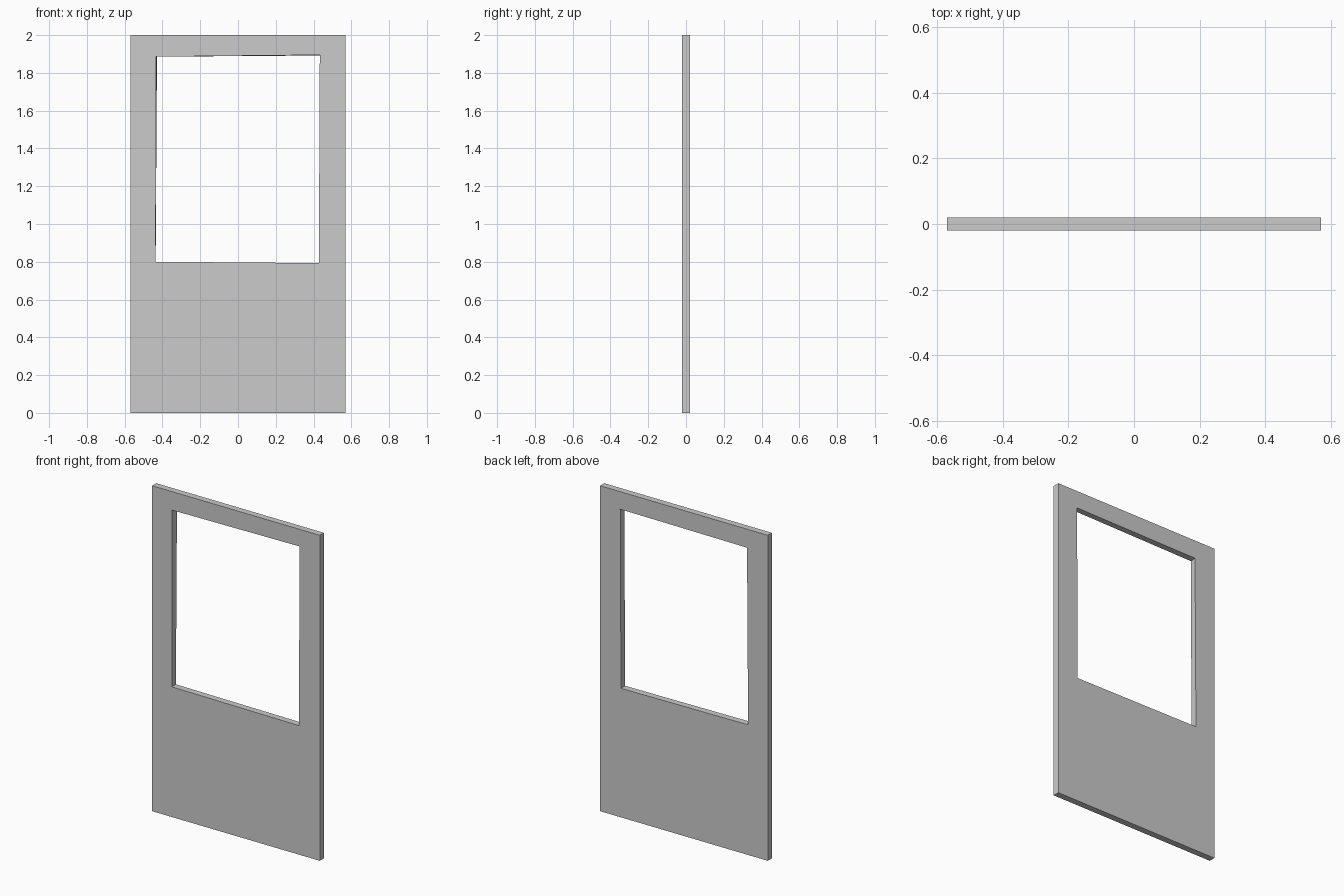
import bpy, bmesh

if "Cube" in bpy.data.objects:
    bpy.data.objects.remove(bpy.data.objects["Cube"])

# Outer outline and slightly uneven window opening, as (x, z) corners
HALF_T = 0.02
OUTER = [(-0.57, 0), (0.57, 0), (0.57, 2), (-0.57, 2)]
HOLE_FRONT = [(-0.436, 0.80), (0.428, 0.793), (0.433, 1.895), (-0.434, 1.886)]
HOLE_BACK = [(-0.436, 0.80), (0.428, 0.793), (0.433, 1.892), (-0.429, 1.886)]

bm = bmesh.new()


def ring(points, y):
    return [bm.verts.new((x, y, z)) for x, z in points]


def bridge(a, b):
    n = len(a)
    for i in range(n):
        j = (i + 1) % n
        bm.faces.new((a[i], a[j], b[j], b[i]))


# Front face, window reveal, back face and outer edge form one closed loop
rings = [ring(OUTER, -HALF_T), ring(HOLE_FRONT, -HALF_T),
         ring(HOLE_BACK, HALF_T), ring(OUTER, HALF_T)]
for k in range(4):
    bridge(rings[k], rings[(k + 1) % 4])
bmesh.ops.recalc_face_normals(bm, faces=bm.faces)

# Door panel with window opening
mesh = bpy.data.meshes.new("door_panel")
bm.to_mesh(mesh)
bm.free()
door = bpy.data.objects.new("door_panel", mesh)
bpy.context.collection.objects.link(door)
